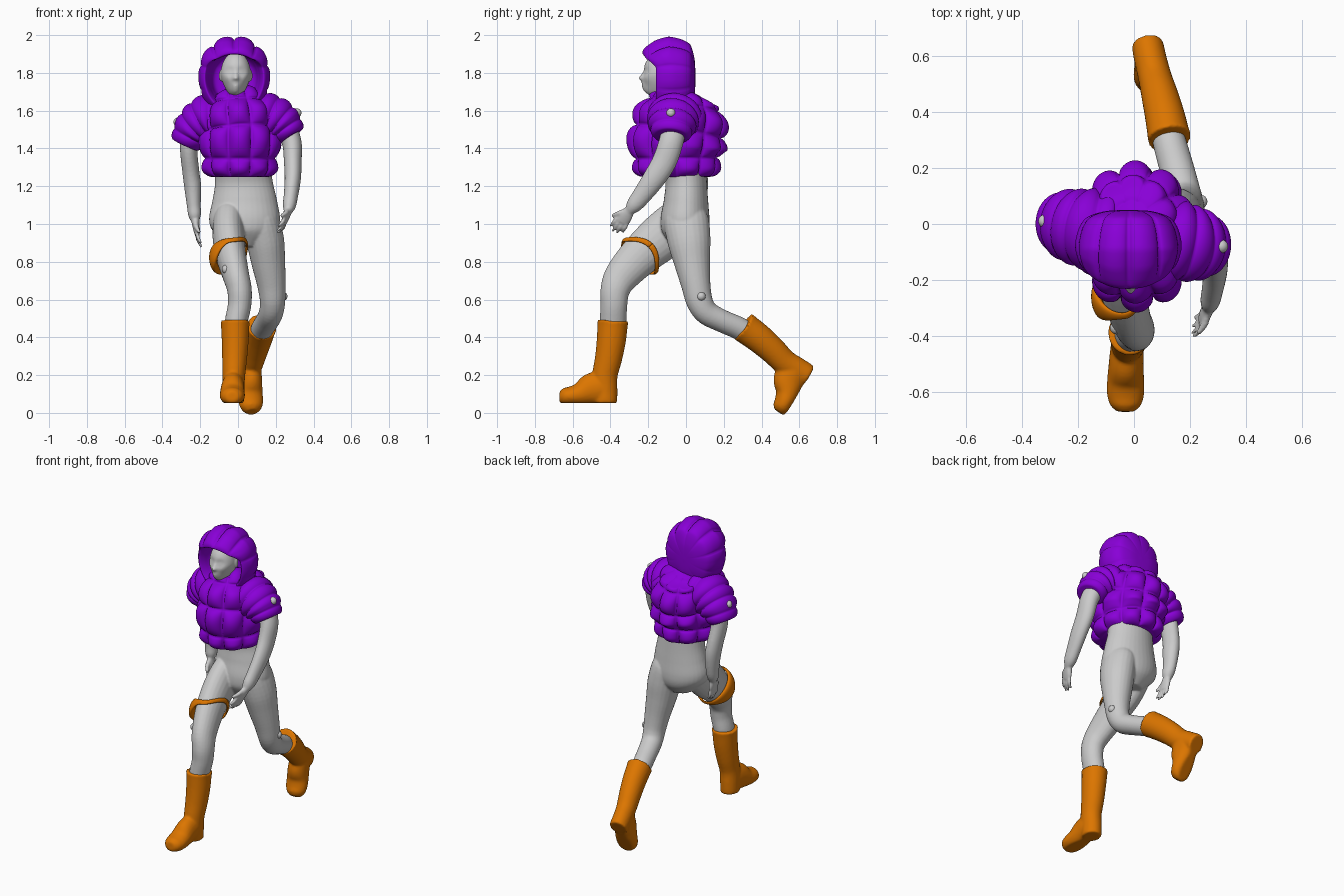
import bpy, bmesh
from math import sin, cos, pi, exp, radians
from mathutils import Vector, Matrix

X, Y = Vector((1, 0, 0)), Vector((0, 1, 0))


def material(name, rgb):
    m = bpy.data.materials.new(name)
    m.diffuse_color = (*rgb, 1)
    return m


PURPLE = material("purple", (0.25, 0.0, 0.68))
ORANGE = material("orange", (0.72, 0.18, 0.0))


def spline(pts, t):
    """Catmull-Rom through tuples of any length."""
    n = len(pts) - 1
    s = min(max(t, 0) * n, n - 1e-6)
    i, f = int(s), s - int(s)
    a, b, c, d = [pts[max(0, min(n, i + k))] for k in (-1, 0, 1, 2)]
    return [0.5 * (2*q + (r - p)*f + (2*p - 5*q + 4*r - w)*f*f + (3*q - p - 3*r + w)*f**3)
            for p, q, r, w in zip(a, b, c, d)]


def surf(bm, f, nu, nv):
    """Capped surface, closed around u, running along v."""
    rows = [[bm.verts.new(f(i / nu, j / nv)) for i in range(nu)] for j in range(nv + 1)]
    faces = [bm.faces.new((a[i], a[(i + 1) % nu], b[(i + 1) % nu], b[i]))
             for a, b in zip(rows, rows[1:]) for i in range(nu)]
    faces += [bm.faces.new(rows[0][::-1]), bm.faces.new(rows[-1])]
    bmesh.ops.recalc_face_normals(bm, faces=faces)


def tube(bm, st, ref=X, nu=24, nv=40, bump=None):
    """Loft of ellipses through stations (x, y, z, radius along ref, other radius)."""
    def f(u, v):
        p = spline(st, v)
        t = (Vector(spline(st, min(v + .01, 1))[:3]) - Vector(spline(st, max(v - .01, 0))[:3])).normalized()
        side = (ref - ref.dot(t) * t).normalized()
        k = 1 + (bump(u, v) if bump else 0)
        return Vector(p[:3]) + k * (side * p[3] * cos(2*pi*u) + t.cross(side) * p[4] * sin(2*pi*u))
    surf(bm, f, nu, nv)


def finish(name, bm, mat=None, voxel=0, smooth=3):
    me = bpy.data.meshes.new(name)
    bm.to_mesh(me)
    bm.free()
    me.polygons.foreach_set("use_smooth", [True] * len(me.polygons))
    ob = bpy.data.objects.new(name, me)
    bpy.context.collection.objects.link(ob)
    if mat:
        me.materials.append(mat)
    if voxel:
        r = ob.modifiers.new("fuse", "REMESH")
        r.mode, r.voxel_size, r.use_smooth_shade = "VOXEL", voxel, True
        s = ob.modifiers.new("soften", "SMOOTH")
        s.factor, s.iterations = 0.5, smooth


# body: torso, legs and arms fused into one smooth skin
body = bmesh.new()
tube(body, [(.03, -.01, .88, .08, .07), (.035, -.005, .95, .16, .12), (.035, -.005, 1.02, .188, .13),
            (.035, 0, 1.12, .172, .118), (.03, 0, 1.23, .152, .11), (.02, -.02, 1.36, .155, .125),
            (0, -.04, 1.5, .17, .13), (-.01, -.05, 1.6, .1, .08)], nu=36)
tube(body, [(0, -.04, 1.56, .06, .065), (-.008, -.08, 1.65, .05, .055), (-.015, -.12, 1.76, .05, .055)])
tube(body, [(-.03, .02, 1.12, .05, .05), (-.045, -.02, 1.04, .08, .11), (-.05, -.12, .94, .085, .125),
            (-.037, -.24, .835, .08, .11), (-.01, -.34, .725, .07, .092), (.008, -.375, .65, .065, .078),
            (.008, -.382, .57, .062, .071), (-.01, -.387, .48, .06, .07), (-.015, -.4, .4, .055, .06)])
tube(body, [(.09, 0, 1.13, .06, .06), (.115, 0, 1.04, .095, .115), (.143, .015, .92, .1, .115),
            (.16, .032, .8, .09, .096), (.177, .052, .68, .076, .078), (.183, .072, .59, .067, .07),
            (.175, .11, .53, .064, .064), (.155, .19, .487, .062, .06), (.13, .28, .448, .06, .06),
            (.11, .36, .4, .055, .058)])
tube(body, [(.25, -.06, 1.52, .06, .065), (.285, -.08, 1.43, .052, .065), (.29, -.115, 1.33, .047, .065),
            (.29, -.17, 1.24, .043, .06), (.28, -.235, 1.15, .038, .05), (.272, -.275, 1.1, .035, .042),
            (.266, -.3, 1.07, .024, .026)])
tube(body, [(-.24, .01, 1.5, .06, .065), (-.26, .02, 1.4, .047, .062), (-.25, .05, 1.28, .045, .06),
            (-.24, .06, 1.2, .045, .057), (-.234, .055, 1.1, .037, .046), (-.23, .045, 1.05, .034, .038),
            (-.228, .04, 1.02, .024, .026)])


def hand(wrist, tip, curl):
    w, d = Vector(wrist), Vector(tip) - Vector(wrist)
    length = d.length
    d.normalize()
    s = d.cross(X).normalized()          # spread of the fingers
    if s.y > 0:
        s = -s                           # thumb side points forward

    def rod(p, q, r, bend):
        tube(body, [(*p, r, r), (*((p + q) / 2), r, r), (*(q + X * bend), r * .6, r * .6)], nu=12, nv=10)
    tube(body, [(*w, .022, .026), (*(w + d*.3*length), .019, .038), (*(w + d*.55*length), .014, .036)], nv=12)
    for k, reach in enumerate((.9, 1, .96, .82)):
        o = s * (.03 - .02 * k)
        rod(w + d*.48*length + o, w + d*reach*length + o * 1.2, .0105, curl)
    rod(w + d*.15*length + s*.02, w + d*.55*length + s*.06, .013, curl)


hand((.267, -.297, 1.075), (.222, -.38, .955), -.015)
hand((-.228, .04, 1.03), (-.205, .01, .875), .012)

# head: ellipsoid with modelled facial relief (x, z, spread, depth)
RELIEF = [(-.03, .015, .016, -.013), (.03, .015, .016, -.013), (-.03, .014, .009, .006), (.03, .014, .009, .006),
          (0, .005, .009, .008), (0, -.016, .01, .019), (-.011, -.02, .008, .006), (.011, -.02, .008, .006),
          (0, -.05, .014, .011), (0, -.05, .005, -.004), (0, -.088, .024, .022),
          (-.045, -.015, .02, .006), (.045, -.015, .02, .006)]


def head(u, v):
    r, z = sin(pi * (.01 + .98 * v)), -.122 * cos(pi * (.01 + .98 * v))
    x, y = .08 * r * cos(2*pi*u), .096 * r * sin(2*pi*u)
    x *= 1 - .25 * max(0, -z / .122)
    if y < 0:
        y -= sum(a * exp(-((x - bx)**2 + (z - bz)**2) / (2 * w * w)) for bx, bz, w, a in RELIEF)
    return Vector((x - .012, y - .132, z + 1.79))


surf(body, head, 96, 72)
for sx in (-1, 1):
    bmesh.ops.create_uvsphere(body, u_segments=16, v_segments=10, radius=1, matrix=Matrix.Translation(
        (-.012 + sx * .08, -.115, 1.785)) @ Matrix.Diagonal((.009, .018, .03, 1)))
finish("body", body, voxel=.006, smooth=4)


# quilted jacket, puffed sleeves and hood
def quilt(cols, rows, amp):
    return lambda u, v: amp * abs((sin(pi*cols*u) if cols else 1) * sin(pi*rows*v)) ** .6


bm = bmesh.new()
tube(bm, [(.01, -.05, 1.25, .155, .18), (.01, -.05, 1.3, .178, .2), (.01, -.05, 1.4, .188, .222),
          (.01, -.038, 1.49, .188, .225), (0, -.02, 1.59, .175, .205), (-.005, -.005, 1.665, .13, .15),
          (-.01, .005, 1.695, .07, .08)], nu=160, nv=72, bump=quilt(10, 4, .2))
finish("jacket_body", bm, PURPLE)

SLEEVES = {"right_sleeve": [(.08, -.05, 1.555, .13, .115), (.15, -.06, 1.56, .13, .118),
                            (.205, -.07, 1.545, .12, .108), (.248, -.075, 1.51, .108, .092),
                            (.28, -.08, 1.462, .085, .07)],
           "left_sleeve": [(-.08, -.03, 1.555, .13, .115), (-.15, -.02, 1.555, .13, .118),
                           (-.205, -.01, 1.525, .12, .108), (-.25, 0, 1.478, .108, .09),
                           (-.278, .005, 1.418, .085, .07)]}
for name, st in SLEEVES.items():
    bm = bmesh.new()
    tube(bm, st, ref=Y, nu=64, nv=72, bump=quilt(0, 5, .15))
    finish(name, bm, PURPLE)

# hood profile (scale, y): lining, rim, then over the outside to the back
HOOD = [(.02, -.015), (.55, -.02), (.7, -.08), (.77, -.13), (.86, -.16), (.95, -.135), (1.0, -.085),
        (.98, -.045), (.9, -.003), (.75, .027), (.42, .046), (.02, .05)]


def hood(u, v):
    s, y = spline(HOOD, v)
    a = 2 * pi * u
    w = min(1, max(0, (v - .38) / .15))
    k = s * (1 + w * (.04 + .1 * max(0, sin(a))) * abs(cos(5 * a)) ** .5)
    z = 1.775 + (.2 if sin(a) > 0 else .21) * k * sin(a)
    high = max(0, z - 1.83)
    y -= high * .6 * min(1, max(0, (.02 - y) / .16))        # peak leans forward
    z -= max(0, -.09 - y) * .32 * min(1, high / .08)        # and droops
    return Vector((-.02 + .182 * k * cos(a), y, z))


bm = bmesh.new()
surf(bm, hood, 140, 66)
finish("hood", bm, PURPLE)

# boots: one shape, planted in front and kicked up behind
PIVOT = Vector((-.025, -.42, .12))
KICK = (Matrix.Translation((.058, .592, .236)) @ Matrix.Rotation(radians(11.5), 4, "Z")
        @ Matrix.Rotation(radians(58.5), 4, "X") @ Matrix.Translation(-PIVOT))
for name, mat in (("front_boot", Matrix()), ("back_boot", KICK)):
    bm = bmesh.new()
    tube(bm, [(-.015, -.387, .488, .078, .082), (-.015, -.389, .46, .075, .08), (-.015, -.396, .38, .071, .077),
              (-.018, -.41, .29, .066, .072), (-.022, -.429, .2, .06, .067), (-.025, -.43, .12, .058, .067),
              (-.025, -.428, .07, .057, .064), (-.025, -.43, .04, .053, .058)], nu=32)
    tube(bm, [(-.025, -.39, .1, .04, .05), (-.025, -.44, .13, .058, .085), (-.028, -.5, .125, .062, .085),
              (-.03, -.56, .1, .066, .062), (-.03, -.61, .09, .066, .05), (-.03, -.648, .087, .054, .044),
              (-.03, -.67, .088, .03, .028)], nu=32)
    for v in bm.verts:                   # flat sole
        v.co.z = max(v.co.z, .052)
    for v in bm.verts:                   # wavy cuff
        if v.co.z > .47:
            v.co.z += .006 * sin(v.co.x * 110) * cos(v.co.y * 90)
    bm.transform(mat)
    finish(name, bm, ORANGE, voxel=.008, smooth=3)

# thigh strap widening into a pouch on the outer side
AXIS = Vector((.1, -.69, -.69)).normalized()
E1 = (X - X.dot(AXIS) * AXIS).normalized()
E2 = AXIS.cross(E1)


def strap(u, v):
    c, s = cos(2*pi*v), sin(2*pi*v)
    g, lift = max(0, -c) ** 2, max(0, c) ** 2
    p = Vector((-.036, -.243, .83)) + E1 * c * .09 + E2 * s * .12
    p += g * Vector((-.006, -.02, -.01)) - AXIS * .07 * lift
    return p + (E1 * c + E2 * s) * (.007 + .014 * g) * cos(2*pi*u) + AXIS * (.015 + .042 * g) * sin(2*pi*u)


bm = bmesh.new()
surf(bm, strap, 20, 72)
finish("thigh_strap", bm, ORANGE)

# round joint buttons on shoulders and knees
for name, pos in (("right_shoulder_button", (.312, -.08, 1.588)), ("left_shoulder_button", (-.318, .01, 1.54)),
                  ("front_knee_button", (-.062, -.37, .76)), ("back_knee_button", (.238, .08, .617))):
    bm = bmesh.new()
    bmesh.ops.create_uvsphere(bm, u_segments=24, v_segments=16, radius=.024, matrix=Matrix.Translation(pos))
    finish(name, bm)
